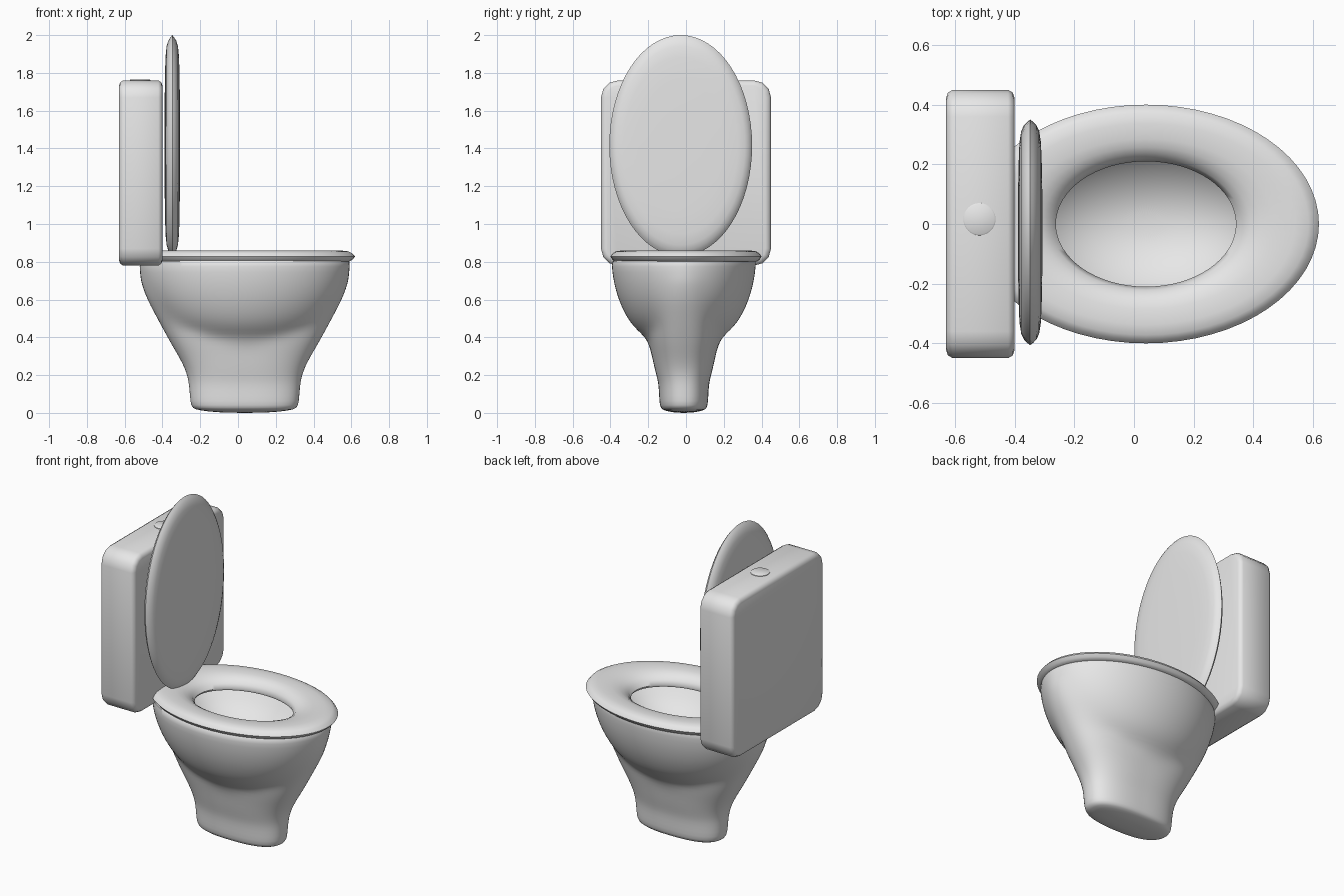
import bpy, bmesh, math

if "Cube" in bpy.data.objects:
    bpy.data.objects.remove(bpy.data.objects["Cube"])

white = bpy.data.materials.new("white ceramic")
white.diffuse_color = (0.8, 0.8, 0.8, 1)
white.use_nodes = True
white.node_tree.nodes["Principled BSDF"].inputs["Base Color"].default_value = white.diffuse_color
N = 64


def loft(name, rings, cap_start=True, cap_end=True, closed=False, subdiv=0, angle=40):
    """Skin a list of equal-length point rings into one smooth object."""
    bm = bmesh.new()
    vr = [[bm.verts.new(p) for p in ring] for ring in rings]
    pairs = list(zip(vr, vr[1:]))
    if closed:
        pairs.append((vr[-1], vr[0]))
    for a, b in pairs:
        for i in range(len(a)):
            j = (i + 1) % len(a)
            bm.faces.new((a[i], a[j], b[j], b[i]))
    if cap_start and not closed:
        bm.faces.new(vr[0][::-1])
    if cap_end and not closed:
        bm.faces.new(vr[-1])
    bmesh.ops.recalc_face_normals(bm, faces=bm.faces)
    mesh = bpy.data.meshes.new(name)
    bm.to_mesh(mesh)
    bm.free()
    mesh.materials.append(white)
    ob = bpy.data.objects.new(name, mesh)
    bpy.context.collection.objects.link(ob)
    bpy.ops.object.select_all(action='DESELECT')
    ob.select_set(True)
    bpy.context.view_layer.objects.active = ob
    bpy.ops.object.shade_smooth_by_angle(angle=math.radians(angle))
    if subdiv:
        mod = ob.modifiers.new("smooth", 'SUBSURF')
        mod.levels = mod.render_levels = subdiv
    return ob


def angles():
    return [2 * math.pi * i / N for i in range(N)]


def ellipse(cx, cy, a, b, z):
    return [(cx + a * math.cos(t), cy + b * math.sin(t), z) for t in angles()]


def radius(t, a, b, e=2.0):
    """Polar radius of a superellipse."""
    return (abs(math.cos(t) / a) ** e + abs(math.sin(t) / b) ** e) ** (-1 / e)


# Bowl body: flared pedestal blended with a rounded bowl, then the inner basin
# columns: z, pedestal half x, pedestal half y, bowl scale
profile = [
    (0.000, 0.10, 0.04, 0.01), (0.008, 0.20, 0.085, 0.01), (0.018, 0.265, 0.115, 0.01),
    (0.035, 0.285, 0.127, 0.01), (0.09, 0.290, 0.130, 0.01), (0.15, 0.295, 0.133, 0.01),
    (0.19, 0.302, 0.142, 0.01), (0.24, 0.318, 0.155, 0.05), (0.30, 0.350, 0.168, 0.15),
    (0.35, 0.380, 0.180, 0.32), (0.40, 0.408, 0.190, 0.52), (0.44, 0.430, 0.193, 0.645),
    (0.48, 0.450, 0.195, 0.735), (0.53, 0.472, 0.190, 0.815), (0.60, 0.503, 0.175, 0.895),
    (0.66, 0.523, 0.150, 0.94), (0.70, 0.534, 0.130, 0.963), (0.74, 0.530, 0.10, 0.98),
    (0.81, 0.50, 0.08, 1.0),
]
rings = []
for z, pa, pb, s in profile:
    ring = []
    for t in angles():
        r1, r2 = radius(t, pa, pb, 2.5), radius(t, 0.56 * s, 0.385 * s)
        r = (r1 ** 24 + r2 ** 24) ** (1 / 24)
        ring.append((0.035 + r * math.cos(t), -0.012 + r * math.sin(t), z))
    rings.append(ring)
for a, b, z in [(0.53, 0.36, 0.822), (0.45, 0.31, 0.822), (0.39, 0.275, 0.79), (0.33, 0.23, 0.72),
                (0.25, 0.17, 0.66), (0.15, 0.10, 0.62), (0.05, 0.035, 0.605)]:
    rings.append(ellipse(0.04, 0, a, b, z))
loft("bowl_body", rings, subdiv=1, angle=80)

# Seat: oval ring with a thin outer edge and a sloped inner edge
seat = [(0.58, 0.40, 0.828), (0.565, 0.388, 0.845), (0.545, 0.372, 0.855), (0.50, 0.337, 0.86),
        (0.43, 0.285, 0.857), (0.385, 0.257, 0.850), (0.35, 0.238, 0.838), (0.32, 0.221, 0.82),
        (0.302, 0.21, 0.795), (0.31, 0.215, 0.782), (0.50, 0.34, 0.80), (0.55, 0.378, 0.802),
        (0.567, 0.39, 0.812)]
loft("seat", [ellipse(0.04, 0, *s) for s in seat], closed=True, angle=60)

# Lid: upright oval, lens shaped in section
half = [(0.3, 0.041), (0.6, 0.039), (0.8, 0.036), (0.9, 0.030), (0.95, 0.021), (0.98, 0.010)]
section = [(s, -h) for s, h in half] + [(1.0, 0)] + [(s, h) for s, h in half[::-1]]
loft("lid", [[(-0.348 + x, -0.028 + 0.378 * s * math.cos(t), 1.415 + 0.585 * s * math.sin(t))
              for t in angles()] for s, x in section], angle=60)


# Tank: rounded rectangle extruded along x with softened edges
def tank_ring(x, inset):
    hy, hz, r = 0.45 - inset, 0.49 - inset, 0.09 - inset
    pts = []
    for k, (sy, sz) in enumerate([(1, 1), (-1, 1), (-1, -1), (1, -1)]):
        for i in range(4):
            t = math.pi / 2 * (k + i / 3)
            pts.append((x, sy * (hy - r) + r * math.cos(t), 1.27 + sz * (hz - r) + r * math.sin(t)))
    return pts


loft("tank", [tank_ring(x, i) for x, i in [
    (-0.63, 0.028), (-0.624, 0.010), (-0.608, 0), (-0.422, 0), (-0.406, 0.010), (-0.40, 0.028)]], angle=50)

# Flush button
loft("flush_button", [ellipse(-0.518, 0.016, r, r, z) for r, z in [
    (0.054, 1.74), (0.054, 1.763), (0.050, 1.766)]])
